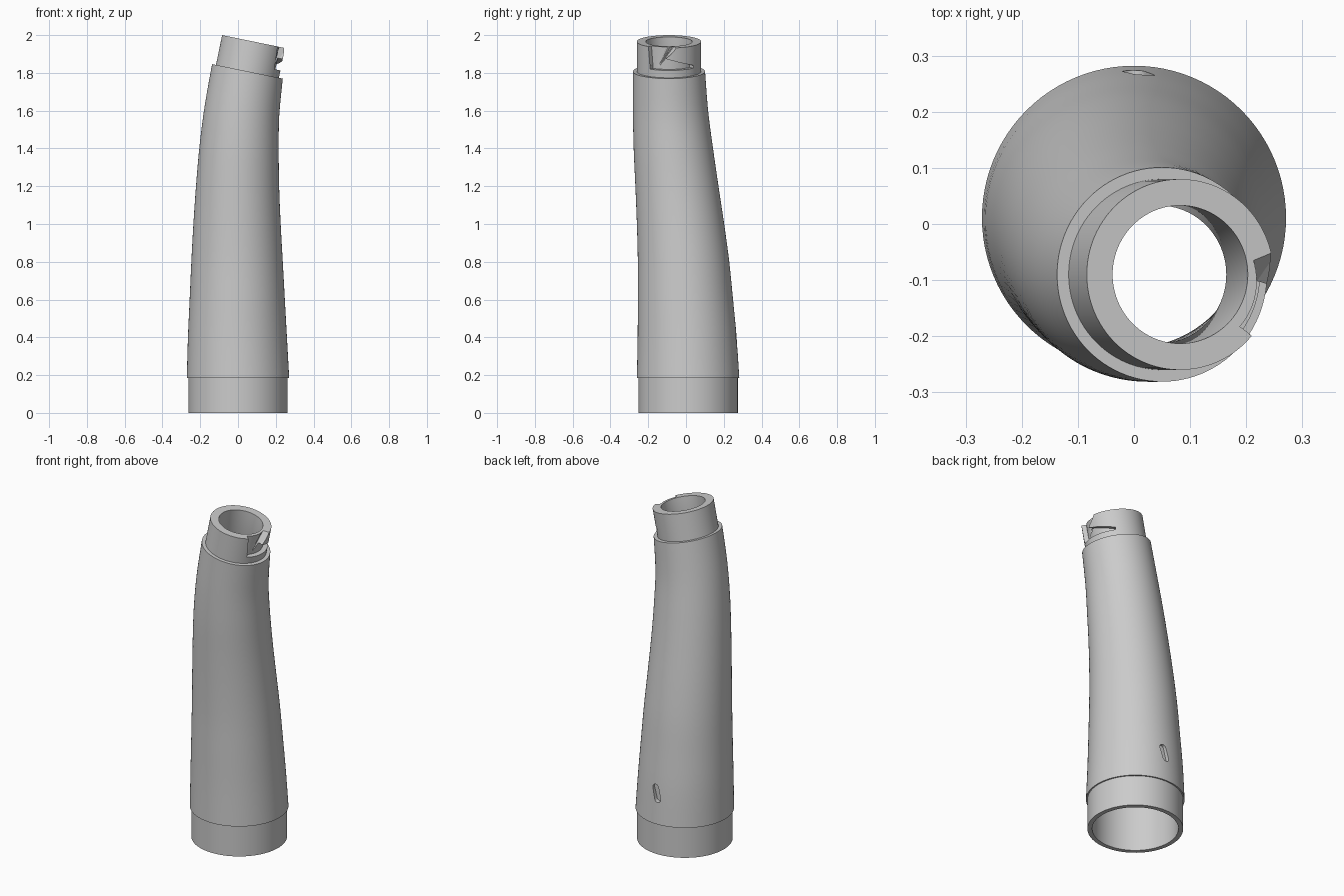
import bpy, bmesh
from math import sin, cos, pi, radians
from mathutils import Vector, Matrix

if "Cube" in bpy.data.objects:
    bpy.data.objects.remove(bpy.data.objects["Cube"])

SEG = 96
TILT = 11.6


def mesh_object(name, bm):
    bmesh.ops.recalc_face_normals(bm, faces=bm.faces[:])
    me = bpy.data.meshes.new(name)
    bm.to_mesh(me)
    bm.free()
    ob = bpy.data.objects.new(name, me)
    bpy.context.collection.objects.link(ob)
    return ob


def spline(sections, steps=4):
    """Catmull-Rom interpolation through section tuples."""
    out = []
    n = len(sections)
    for i in range(n - 1):
        p = [sections[max(0, min(n - 1, i + k))] for k in (-1, 0, 1, 2)]
        for s in range(steps):
            t = s / steps
            out.append(tuple(
                0.5 * (2 * b + (c - a) * t + (2 * a - 5 * b + 4 * c - d) * t * t
                       + (3 * b - a - 3 * c + d) * t ** 3)
                for a, b, c, d in zip(*p)))
    out.append(sections[-1])
    return out


# Collar frame: origin on the shoulder, local z along the leaning axis
collar = Matrix.Translation((0.05, -0.09, 1.808)) @ Matrix.Rotation(radians(TILT), 4, 'Y')


def collar_section(h, r):
    c = collar @ Vector((0, 0, h))
    return (c.z, c.x, c.y, r, TILT)


# Body sections: z, centre x, centre y, radius, tilt in degrees
body = spline([
    (0.185, 0.000, 0.011, 0.271, 0),
    (0.40, -0.003, 0.006, 0.262, 0),
    (0.60, -0.004, -0.003, 0.252, 0),
    (0.80, -0.005, -0.013, 0.242, 0),
    (1.00, -0.005, -0.029, 0.231, 0.5),
    (1.20, -0.002, -0.048, 0.220, 1.5),
    (1.40, 0.006, -0.067, 0.210, 4),
    (1.60, 0.021, -0.082, 0.199, 7.5),
    collar_section(0, 0.191)])

outer = [(0, 0, 0.011, 0.263, 0), (0.185, 0, 0.011, 0.263, 0)] + body
outer += [collar_section(0, 0.17), collar_section(0.161, 0.17)]
inner = [collar_section(0.161, 0.123), collar_section(-0.03, 0.123)]
inner += [(z, x, y, r - 0.034, a) for z, x, y, r, a in reversed(body) if z < 1.7]
inner += [(0, 0, 0.011, 0.237, 0)]

# Hollow body with base band, shoulder and collar in one closed shell
bm = bmesh.new()
rings = []
for z, x, y, r, a in outer + inner:
    rot = Matrix.Rotation(radians(a), 3, 'Y')
    rings.append([bm.verts.new(Vector((x, y, z)) + rot @ Vector(
        (r * cos(2 * pi * i / SEG), r * sin(2 * pi * i / SEG), 0))) for i in range(SEG)])
for k, ring in enumerate(rings):
    nxt = rings[(k + 1) % len(rings)]
    for i in range(SEG):
        j = (i + 1) % SEG
        bm.faces.new((ring[i], ring[j], nxt[j], nxt[i]))
tube = mesh_object("curved_tube", bm)


def groove_cutter(name, columns, r0=0.143, r1=0.21):
    """Curved block; each column is (angle, height) low and high."""
    bm = bmesh.new()
    grid = []
    for a0, h0, a1, h1 in columns:
        col = []
        for r, a, h in ((r0, a0, h0), (r1, a0, h0), (r1, a1, h1), (r0, a1, h1)):
            a = radians(a)
            col.append(bm.verts.new(collar @ Vector((r * cos(a), r * sin(a), h))))
        grid.append(col)
    for p, q in zip(grid, grid[1:]):
        for i in range(4):
            j = (i + 1) % 4
            bm.faces.new((p[i], p[j], q[j], q[i]))
    bm.faces.new(grid[0])
    bm.faces.new(grid[-1])
    bmesh.ops.triangulate(bm, faces=bm.faces[:])
    return mesh_object(name, bm)


def lerp(a, b, t):
    return a + (b - a) * t


# Bayonet groove: entry mouth, then a tapering locking channel
mouth = groove_cutter("mouth_cutter", [
    (lerp(-36.6, -20, i / 12), 0.06, lerp(-42, 22, i / 12), 0.2) for i in range(13)])
channel = groove_cutter("channel_cutter", [
    (a, 0.04, a, 0.103 if a <= -7 else lerp(0.103, 0.054, (a + 7) / 57))
    for a in [-36, -29, -22, -14, -7] + [-7 + 57 * i / 12 for i in range(1, 13)]])

# Small leaning rounded slot on the back
bm = bmesh.new()
outline = []
for end in (1, -1):
    for i in range(13):
        a = pi * i / 12 + (0 if end > 0 else pi)
        outline.append(Vector((0.02 * cos(a), 0, 0.02 * sin(a) + end * 0.033)))
place = Matrix.Translation((0.008, 0, 0.365)) @ Matrix.Rotation(radians(15), 4, 'Y')
sides = [[bm.verts.new(place @ (p + Vector((0, y, 0)))) for p in outline] for y in (0.249, 0.33)]
for i in range(len(outline)):
    j = (i + 1) % len(outline)
    bm.faces.new((sides[0][i], sides[0][j], sides[1][j], sides[1][i]))
for s in sides:
    bm.faces.new(s)
slot = mesh_object("back_slot_cutter", bm)

# Cut the details
bpy.context.view_layer.objects.active = tube
tube.select_set(True)
for cutter in (mouth, channel, slot):
    cutter.hide_render = True
    mod = tube.modifiers.new("cut", 'BOOLEAN')
    mod.operation = 'DIFFERENCE'
    mod.solver = 'EXACT'
    mod.object = cutter
    bpy.ops.object.modifier_apply(modifier=mod.name)
    bpy.data.objects.remove(cutter)

bpy.ops.object.shade_smooth_by_angle(angle=radians(30))
